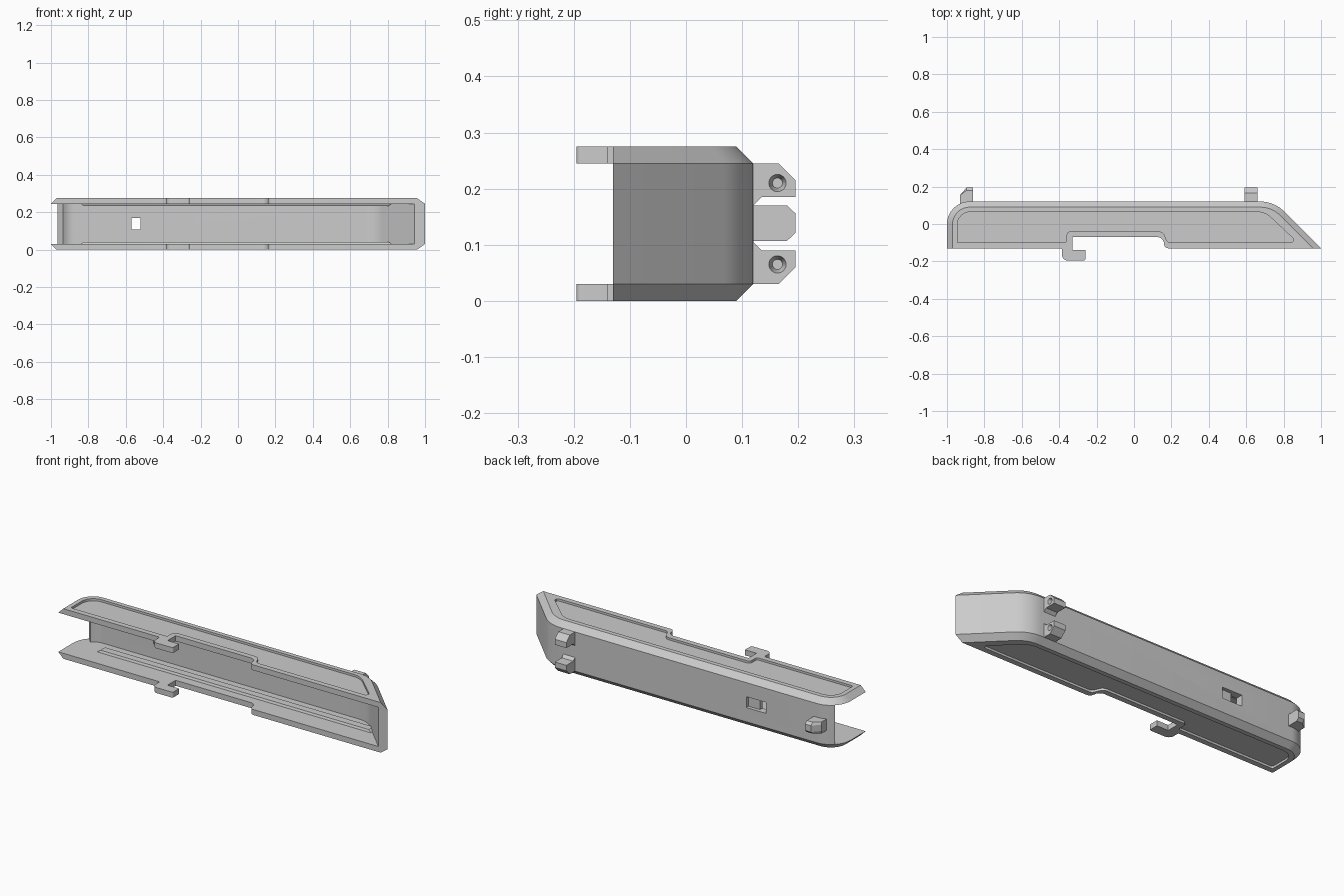
import bpy, bmesh, math
from mathutils import Vector, Matrix

cube = bpy.data.objects.get("Cube")
if cube:
    bpy.data.objects.remove(cube, do_unlink=True)

HEIGHT, SKIN, FRONT, BACK = 0.275, 0.03, -0.13, 0.12

grey = bpy.data.materials.new("light_grey")
grey.use_nodes = True
grey.diffuse_color = (0.6, 0.6, 0.6, 1)
grey.node_tree.nodes["Principled BSDF"].inputs["Base Color"].default_value = (0.6, 0.6, 0.6, 1)


def fillet(points, steps=8):
    """Round the corners of an open path of (x, y, radius)."""
    out = []
    for i, (x, y, r) in enumerate(points):
        p = Vector((x, y))
        if r <= 0:
            out.append(p)
            continue
        a = (Vector(points[i - 1][:2]) - p).normalized()
        b = (Vector(points[(i + 1) % len(points)][:2]) - p).normalized()
        half = a.angle(b) / 2
        c = p + (a + b).normalized() * r / math.sin(half)
        reach = r / math.tan(half)
        s, e = p + a * reach - c, p + b * reach - c
        out += [c + s.lerp(e, k / steps).normalized() * r for k in range(steps + 1)]
    return out


def finish(name, bm, smooth=False):
    bmesh.ops.recalc_face_normals(bm, faces=bm.faces)
    mesh = bpy.data.meshes.new(name)
    bm.to_mesh(mesh)
    bm.free()
    obj = bpy.data.objects.new(name, mesh)
    bpy.context.collection.objects.link(obj)
    mesh.materials.append(grey)
    if smooth:
        select(obj)
        bpy.ops.object.shade_smooth_by_angle(angle=math.radians(30))
    return obj


def select(obj):
    bpy.ops.object.select_all(action='DESELECT')
    obj.select_set(True)
    bpy.context.view_layer.objects.active = obj


def loft(name, layers, place=lambda u, v, w: (u, v, w), smooth=False):
    """Skin a stack of matching outlines, given as (height, points)."""
    bm = bmesh.new()
    rings = [[bm.verts.new(place(p[0], p[1], h)) for p in pts] for h, pts in layers]
    bm.faces.new(rings[0])
    bm.faces.new(rings[-1])
    for lo, hi in zip(rings, rings[1:]):
        for i in range(len(lo)):
            j = (i + 1) % len(lo)
            bm.faces.new((lo[i], lo[j], hi[j], hi[i]))
    return finish(name, bm, smooth)


def box(name, x0, x1, y0, y1, z0, z1):
    outline = [(x0, y0), (x1, y0), (x1, y1), (x0, y1)]
    return loft(name, [(z0, outline), (z1, outline)])


def cut(obj, cutter):
    cutter.hide_render = True
    mod = obj.modifiers.new("cut", 'BOOLEAN')
    mod.operation, mod.solver, mod.object = 'DIFFERENCE', 'EXACT', cutter
    select(obj)
    bpy.ops.object.modifier_apply(modifier=mod.name)
    bpy.data.objects.remove(cutter, do_unlink=True)


def back_path(d):
    """Outer edge from the right tip round the back to the left tip, inset by d."""
    return fillet([(-1 + d, FRONT, 0), (-1 + d, BACK - d, 0.12 - d),
                   (0.75 - 0.414 * d, BACK - d, 0.18 - d), (1 - 1.414 * d, FRONT, 0)])


# Front edge of the side plates, with the notch and the hook
front_edge = fillet([(0.5, FRONT, 0), (0.16, FRONT, 0.025), (0.16, -0.07, 0.035),
                     (-0.33, -0.07, 0), (-0.33, -0.14, 0), (-0.26, -0.14, 0),
                     (-0.26, -0.195, 0.008), (-0.385, -0.195, 0.03),
                     (-0.385, FRONT, 0.008), (-0.5, FRONT, 0)], 5)

# Sunken panel outline on the plates
panel = fillet([(-0.945, -0.1, 0.008), (-0.945, 0.065, 0.07), (0.7, 0.065, 0.11),
                (0.875, -0.1, 0.015), (0.18, -0.1, 0.025), (0.155, -0.04, 0.035),
                (-0.36, -0.04, 0.02), (-0.36, -0.1, 0.012)], 6)

for level in ("upper", "lower"):
    if level == "upper":
        place = lambda u, v, w: (u, v, w)
    else:
        place = lambda u, v, w: (u, v, HEIGHT - w)
    plate = loft(level + "_plate",
                 [(HEIGHT - SKIN, back_path(0) + front_edge),
                  (HEIGHT, back_path(SKIN) + front_edge)], place)
    cut(plate, loft("panel_cutter", [(HEIGHT - 0.012, panel), (HEIGHT + 0.02, panel)], place))
    select(plate)
    bpy.ops.object.shade_smooth_by_angle(angle=math.radians(30))
    # Long stiffening rib on the inner face, with sloped ends
    base = [(-0.84, -0.02), (0.82, -0.02), (0.82, 0.03), (-0.84, 0.03)]
    crest = [(-0.825, -0.015), (0.805, -0.015), (0.805, 0.025), (-0.825, 0.025)]
    loft(level + "_rib", [(HEIGHT - SKIN, base), (HEIGHT - SKIN - 0.012, crest)], place)

# Back wall, open at the right end and sloping at the left end
outer, inner = back_path(0)[5:], back_path(0.04)[5:]
section = outer + inner[::-1]
wall = loft("back_wall", [(SKIN, section), (HEIGHT - SKIN, section)])
cut(wall, box("slot_cutter", -0.57, -0.45, 0.1, 0.2, 0.108, 0.168))
cut(wall, box("window_cutter", -0.57, -0.52, 0, 0.2, 0.108, 0.168))
select(wall)
bpy.ops.object.shade_smooth_by_angle(angle=math.radians(30))

# Pair of hinge lugs with countersunk pin seats
lug = [(0.1, 0.03), (0.165, 0.03), (0.195, 0.06), (0.195, 0.09),
       (0.135, 0.09), (0.12, 0.105), (0.1, 0.105)]
for level in ("lower", "upper"):
    flip = (lambda z: z) if level == "lower" else (lambda z: HEIGHT - z)
    hinge = loft(level + "_hinge_lug", [(0.59, lug), (0.66, lug)],
                 lambda u, v, w: (w, u, flip(v)))
    bm = bmesh.new()
    bmesh.ops.create_cone(bm, cap_ends=True, segments=24, radius1=0.009, radius2=0.017, depth=0.03,
                          matrix=Matrix.Translation((0.651, 0.163, flip(0.065)))
                          @ Matrix.Rotation(math.pi / 2, 4, 'Y'))
    cut(hinge, finish("pin_cutter", bm))


# Single catch lug near the right end
def catch_outline(tip):
    return [(-0.93, 0.08), (-0.93, 0.155), (-0.895, tip), (-0.86, tip), (-0.86, 0.08)]


loft("catch_lug", [(0.107, catch_outline(0.18)), (0.121, catch_outline(0.195)),
                   (0.156, catch_outline(0.195)), (0.17, catch_outline(0.18))])
